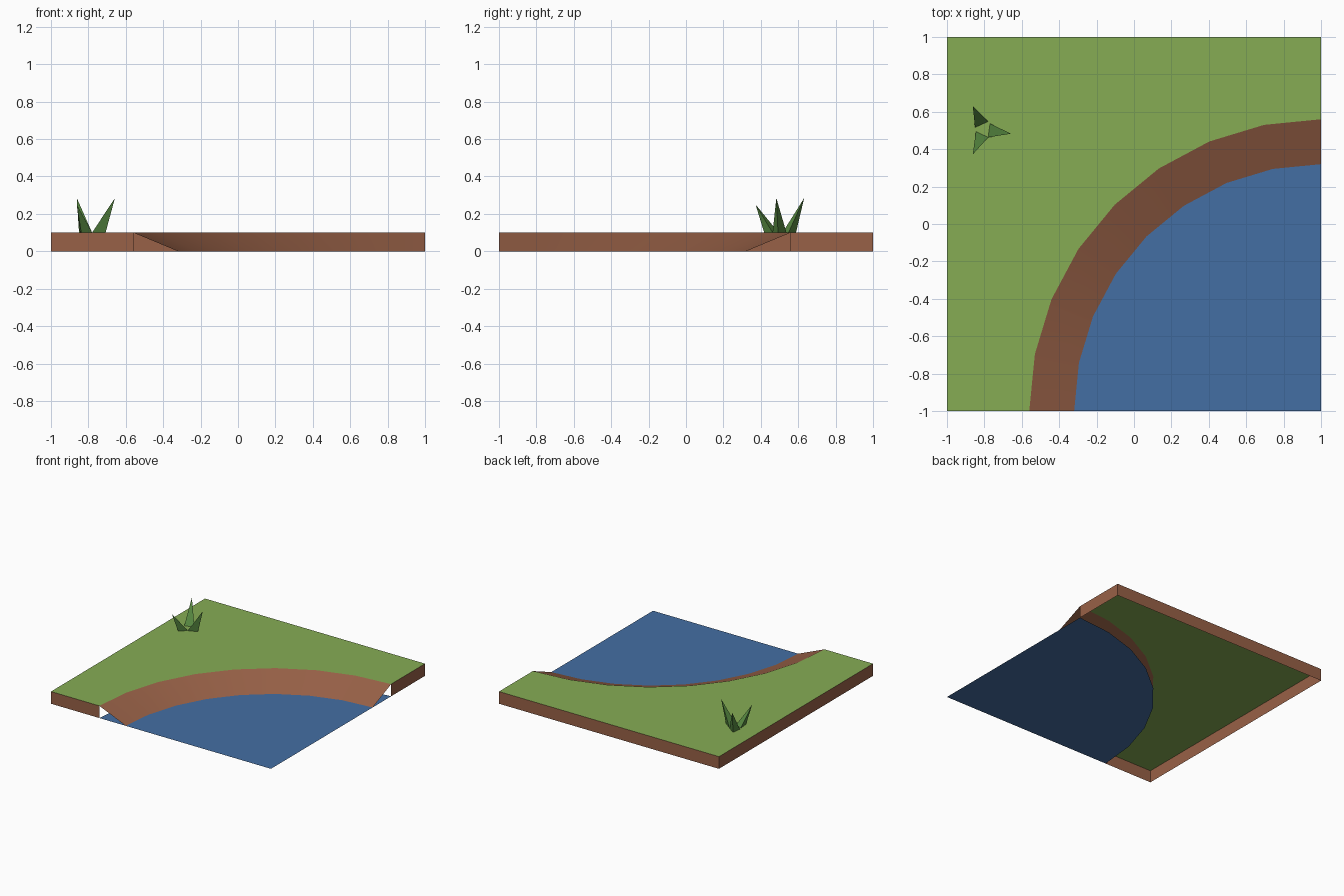
import bpy, math

if "Cube" in bpy.data.objects:
    bpy.data.objects.remove(bpy.data.objects["Cube"])


def srgb(r, g, b):
    def lin(c):
        c /= 255
        return c / 12.92 if c <= 0.04045 else ((c + 0.055) / 1.055) ** 2.4
    return (lin(r), lin(g), lin(b), 1)


def material(name, rgb):
    m = bpy.data.materials.new(name)
    m.diffuse_color = srgb(*rgb)
    m.use_nodes = True
    m.node_tree.nodes["Principled BSDF"].inputs["Base Color"].default_value = m.diffuse_color
    return m


GRASS = material("grass green", (134, 172, 84))
EARTH = material("earth brown", (152, 97, 71))
WATER = material("water blue", (68, 110, 163))
LEAF = material("leaf green", (88, 138, 66))


def add(name, verts, faces, mat, smooth=False):
    mesh = bpy.data.meshes.new(name)
    mesh.from_pydata(verts, [], faces)
    mesh.materials.append(mat)
    for p in mesh.polygons:
        p.use_smooth = smooth
    mesh.update()
    ob = bpy.data.objects.new(name, mesh)
    bpy.context.collection.objects.link(ob)
    return ob


STEPS, OUTER, INNER, H = 8, 1.56, 1.32, 0.1


def arc(radius, z):
    # quarter circle about the corner (1, -1), from the right edge to the front edge
    return [(1 - radius * math.sin(i * math.pi / 2 / STEPS),
             -1 + radius * math.cos(i * math.pi / 2 / STEPS), z)
            for i in range(STEPS + 1)]


# grass top: strips from the shore arc to the outer square border
shore = arc(OUTER, H)
half = STEPS // 2
border = [(1 - 2 * i / half, 1, H) for i in range(half + 1)]
border += [(-1, 1 - 2 * i / half, H) for i in range(1, half + 1)]
n = STEPS + 1
strips = [(i, n + i, n + i + 1, i + 1) for i in range(STEPS)]
add("grass_top", shore + border, strips, GRASS)

# earth walls around the outside, open below and at the river ends
path = [(1, OUTER - 1), (1, 1), (-1, 1), (-1, -1), (1 - OUTER, -1)]
k = len(path)
add("earth_walls",
    [(x, y, 0) for x, y in path] + [(x, y, H) for x, y in path],
    [(i, i + 1, k + i + 1, k + i) for i in range(k - 1)], EARTH)

# sloping river bank
add("river_bank", shore + arc(INNER, 0), [
    (i, i + 1, n + i + 1, n + i) for i in range(STEPS)], EARTH, True)

# water sheet, reaching under the bank
add("water", [(1, -1, 0)] + arc(OUTER, 0),
    [tuple(range(n + 1))], WATER)


# grass blades: leaning three-sided spikes
def blade(name, a, b, outer, tip):
    verts = [(*a, H), (*b, H), (*outer, H), tip]
    add(name, verts, [(0, 1, 3), (1, 2, 3), (2, 0, 3)], LEAF)


blade("blade_right", (-0.78, 0.463), (-0.708, 0.492), (-0.77, 0.537), (-0.658, 0.483, 0.285))
blade("blade_back", (-0.78, 0.548), (-0.84, 0.588), (-0.85, 0.516), (-0.862, 0.632, 0.285))
blade("blade_front", (-0.845, 0.495), (-0.838, 0.418), (-0.78, 0.463), (-0.862, 0.372, 0.25))
